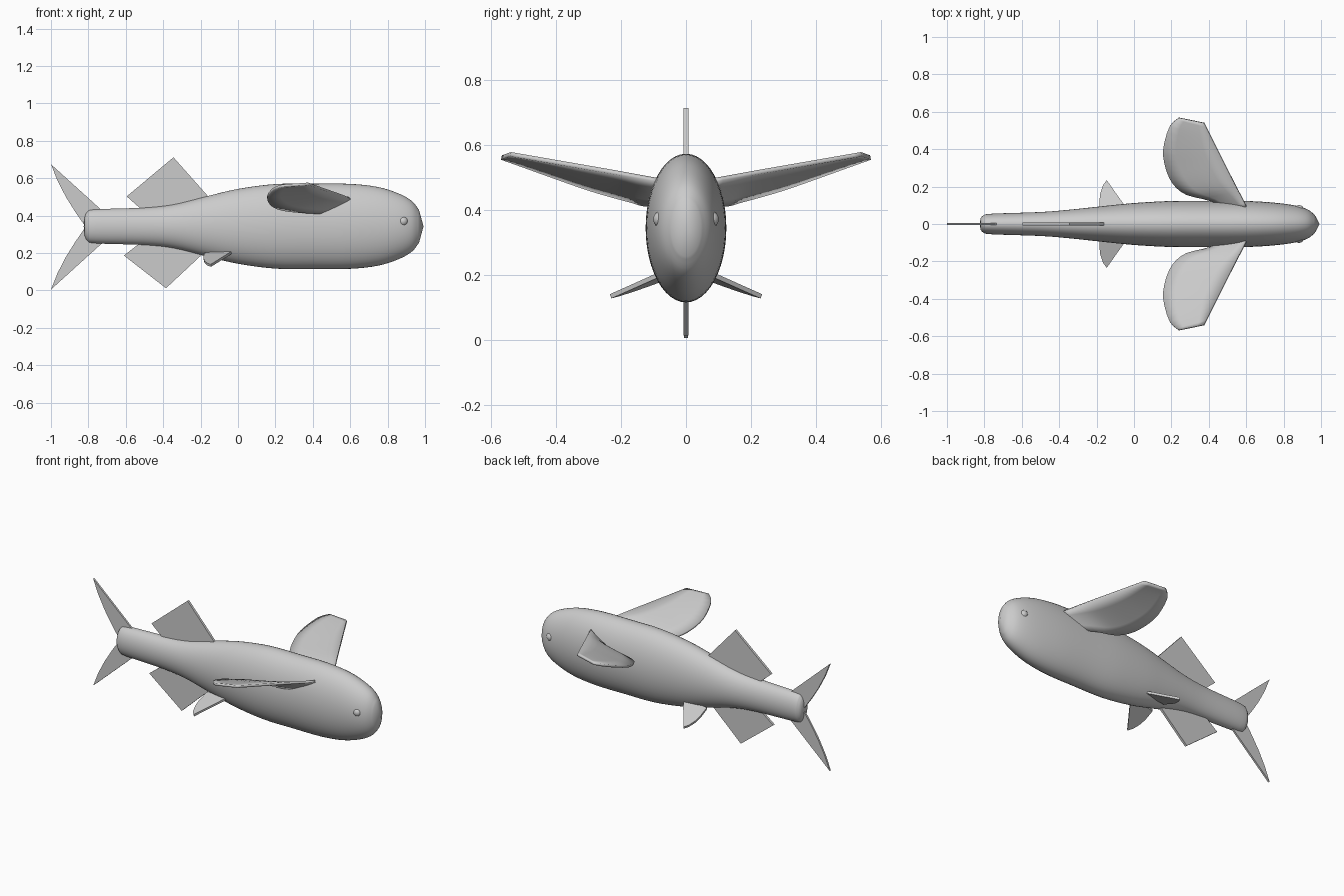
import bpy, bmesh, math
from mathutils import Vector

cube = bpy.data.objects.get("Cube")
if cube:
    bpy.data.objects.remove(cube)

grey = bpy.data.materials.new("plain_grey")
grey.use_nodes = True
grey.diffuse_color = (0.6, 0.6, 0.6, 1)
grey.node_tree.nodes["Principled BSDF"].inputs["Base Color"].default_value = (0.6, 0.6, 0.6, 1)


def make(name, verts, faces, smooth=None):
    mesh = bpy.data.meshes.new(name)
    mesh.from_pydata(verts, [], faces)
    bm = bmesh.new()
    bm.from_mesh(mesh)
    bmesh.ops.recalc_face_normals(bm, faces=bm.faces)
    bm.to_mesh(mesh)
    bm.free()
    mesh.materials.append(grey)
    obj = bpy.data.objects.new(name, mesh)
    bpy.context.collection.objects.link(obj)
    if smooth:
        bpy.ops.object.select_all(action="DESELECT")
        obj.select_set(True)
        bpy.context.view_layer.objects.active = obj
        bpy.ops.object.shade_smooth_by_angle(angle=math.radians(smooth))
    return obj


def thicken(obj, amount):
    mod = obj.modifiers.new("thickness", "SOLIDIFY")
    mod.thickness = amount
    mod.offset = 0


def smooth_path(points, steps):
    """Catmull-Rom curve through the points."""
    p = [Vector(q) for q in points]
    p = [p[0]] + p + [p[-1]]
    out = []
    for a, b, c, d in zip(p, p[1:], p[2:], p[3:]):
        for i in range(steps):
            t = i / steps
            out.append(b + (c - a) * t / 2 + (2 * a - 5 * b + 4 * c - d) * t**2 / 2
                       + (3 * b - a - 3 * c + d) * t**3 / 2)
    return out + [p[-1]]


# Body: oval rings along x, as (x, half width, half height)
MID = 0.343
SIDES = 48
stations = [(-0.82, 0.03, 0.05), (-0.805, 0.046, 0.078), (-0.76, 0.055, 0.091),
            (-0.5, 0.064, 0.1), (-0.34, 0.077, 0.118), (-0.17, 0.095, 0.16),
            (0, 0.112, 0.2), (0.2, 0.123, 0.226), (0.4, 0.124, 0.228),
            (0.6, 0.123, 0.227), (0.75, 0.114, 0.21), (0.86, 0.099, 0.175),
            (0.93, 0.077, 0.135), (0.968, 0.046, 0.087)]
rings = smooth_path(stations, 4)
verts = [(x, w * math.cos(2 * math.pi * k / SIDES), MID + h * math.sin(2 * math.pi * k / SIDES))
         for x, w, h in rings for k in range(SIDES)]
faces = [(r * SIDES + k, r * SIDES + (k + 1) % SIDES,
          (r + 1) * SIDES + (k + 1) % SIDES, (r + 1) * SIDES + k)
         for r in range(len(rings) - 1) for k in range(SIDES)]
tail_point, nose_point = len(verts), len(verts) + 1
verts += [(-0.825, 0, MID), (0.992, 0, MID)]
last = (len(rings) - 1) * SIDES
for k in range(SIDES):
    n = (k + 1) % SIDES
    faces += [(tail_point, n, k), (nose_point, last + k, last + n)]
make("body", verts, faces, 32)


# Upright fins: flat outlines on the middle plane
def upright_fin(name, outline, amount):
    obj = make(name, [(x, 0, z) for x, z in outline], [range(len(outline))])
    thicken(obj, amount)


upright_fin("dorsal_fin", [(-0.345, 0.712), (-0.595, 0.503), (-0.49, 0.41), (-0.13, 0.47)], 0.015)
upright_fin("anal_fin", [(-0.385, 0.012), (-0.61, 0.187), (-0.49, 0.28), (-0.13, 0.25)], 0.015)
lobe = [(-0.70, 0.07), (-0.735, 0.095), (-1, 0.335), (-0.965, 0.247),
        (-0.92, 0.16), (-0.87, 0.08), (-0.825, 0.015), (-0.78, 0)]
for name, s in (("upper_tail_lobe", 1), ("lower_tail_lobe", -1)):
    upright_fin(name, [(x, 0.34 + s * z) for x, z in lobe], 0.012)

# Pectoral fins: twisted sheets between a straight front edge and a curved rear edge
rear = smooth_path([(0.5, 0.08, 0.413), (0.4, 0.13, 0.415), (0.28, 0.16, 0.425),
                    (0.21, 0.215, 0.44), (0.17, 0.3, 0.465), (0.157, 0.4, 0.5),
                    (0.19, 0.52, 0.543), (0.24, 0.568, 0.56)], 3)
front_root, front_tip = Vector((0.6, 0.09, 0.492)), Vector((0.375, 0.54, 0.57))
COLS = 5
for side, s in (("left", 1), ("right", -1)):
    verts, faces = [], []
    for i, b in enumerate(rear):
        a = front_root.lerp(front_tip, i / (len(rear) - 1))
        for j in range(COLS):
            p = a.lerp(b, j / (COLS - 1))
            verts.append((p.x, s * p.y, p.z))
    for i in range(len(rear) - 1):
        for j in range(COLS - 1):
            k = i * COLS + j
            faces.append((k, k + 1, k + COLS + 1, k + COLS))
    # the model faces +x along its length; sides are named by the y direction
    thicken(make("pectoral_fin_" + side, verts, faces, 30), 0.014)

# Pelvic fins: small sloping blades under the belly
blade = [(-0.02, 0.05), (-0.055, 0.105), (-0.1, 0.168), (-0.145, 0.232),
         (-0.165, 0.205), (-0.18, 0.16), (-0.184, 0.12), (-0.18, 0.05)]
for side, s in (("left", 1), ("right", -1)):
    outline = [(x, s * y, 0.222 - 0.36 * y + 0.12 * (x + 0.1)) for x, y in blade]
    thicken(make("pelvic_fin_" + side, outline, [range(len(outline))]), 0.014)

# Eyes: shallow bumps on the head
for side, s in (("left", 1), ("right", -1)):
    bpy.ops.mesh.primitive_uv_sphere_add(segments=24, ring_count=12, radius=0.026,
                                         location=(0.883, s * 0.075, 0.37))
    eye = bpy.context.object
    eye.name = "eye_" + side
    eye.data.materials.append(grey)
    bpy.ops.object.shade_smooth()
